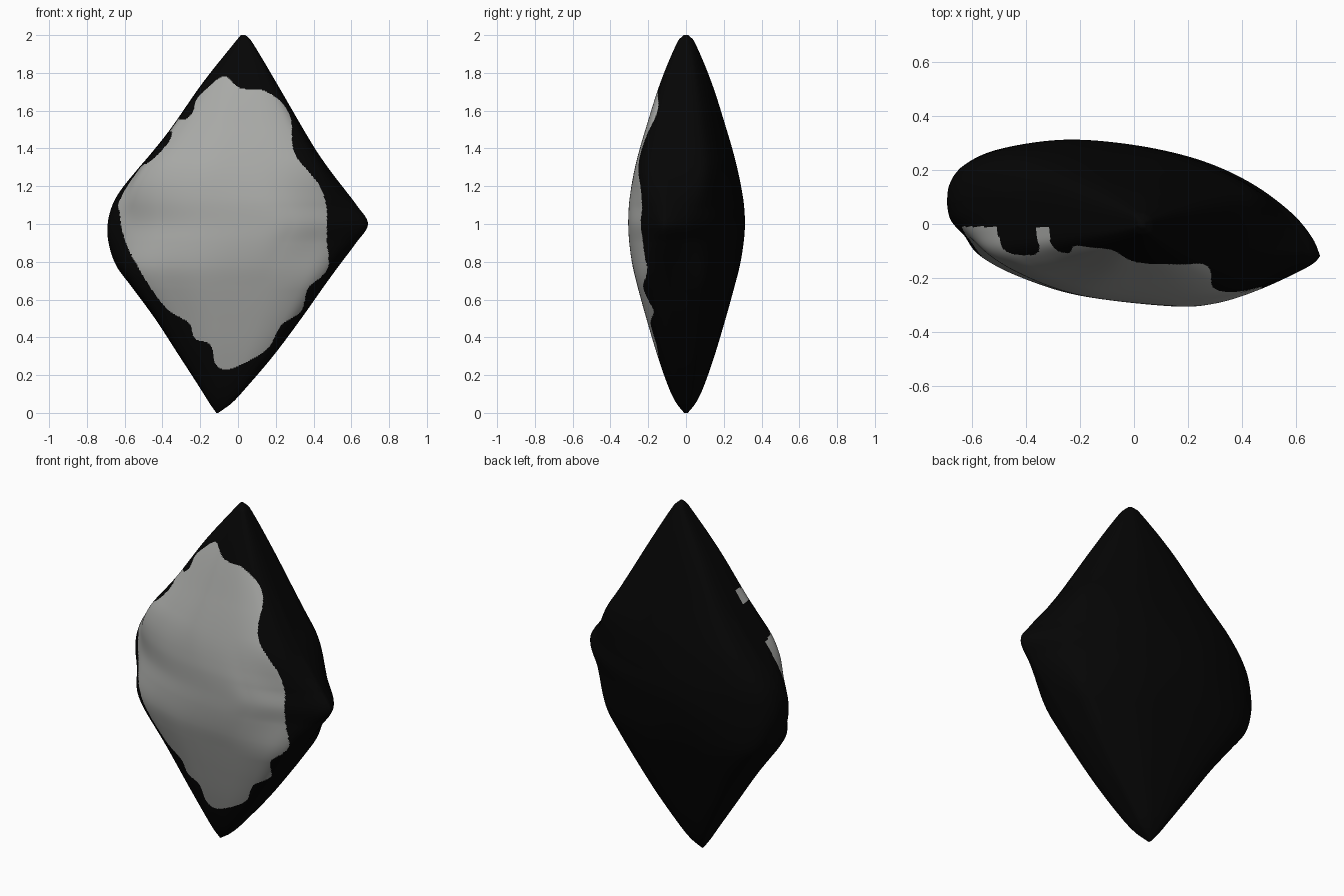
import bpy, bmesh, math
from mathutils import Vector

if "Cube" in bpy.data.objects:
    bpy.data.objects.remove(bpy.data.objects["Cube"])

# Height profile: z, left x, right x, half depth
PROFILE = [
    (0, -.115, -.105, .01), (.05, -.15, -.035, .05), (.13, -.20, .04, .09), (.3, -.31, .185, .15),
    (.5, -.44, .335, .21), (.67, -.565, .455, .257), (.78, -.645, .535, .285),
    (.9, -.685, .625, .305), (1.0, -.69, .688, .312), (1.1, -.665, .628, .307),
    (1.18, -.62, .567, .295), (1.28, -.54, .49, .275), (1.38, -.455, .42, .25),
    (1.5, -.36, .347, .215), (1.75, -.185, .202, .135), (1.97, -.01, .07, .042), (2, .015, .04, .012)]

# Middle cross-section: front side left to right, then back side right to left
FRONT = [(-.695, .075), (-.675, .005), (-.59, -.07), (-.425, -.18), (-.2, -.265), (.13, -.307),
         (.3, -.297), (.465, -.245), (.645, -.16), (.69, -.12)]
BACK = [(.69, -.12), (.66, -.05), (.58, .045), (.43, .155), (.24, .24), (0, .295), (-.26, .315),
        (-.5, .28), (-.63, .22), (-.685, .15), (-.695, .075)]

# Fuller cross-section above and below the middle (front half, back is its half turn)
FULL = [(-.695, .125), (-.685, -.03), (-.66, -.115), (-.57, -.175), (-.42, -.23), (-.2, -.285),
        (.05, -.305), (.33, -.312), (.52, -.295), (.62, -.262), (.67, -.21), (.695, -.125)]

# Outline of the pale face in the front view (x, z)
PATCH = [
    (-.06, 1.78), (.01, 1.72), (.125, 1.71), (.225, 1.65), (.28, 1.555), (.295, 1.385),
    (.38, 1.27), (.435, 1.195), (.47, 1.08), (.47, .92), (.48, .785), (.44, .72), (.37, .66),
    (.335, .54), (.23, .465), (.165, .35), (.075, .285), (-.055, .23), (-.12, .26),
    (-.145, .36), (-.23, .395), (-.26, .475), (-.385, .56), (-.52, .755), (-.605, .935),
    (-.63, 1.08), (-.65, 1.145), (-.55, 1.285), (-.46, 1.335), (-.37, 1.43), (-.35, 1.485),
    (-.38, 1.51), (-.335, 1.565), (-.29, 1.55), (-.24, 1.59), (-.22, 1.66), (-.145, 1.735),
    (-.1, 1.772)]


def catmull(p, t):
    a, b, c, d = p
    return .5 * (2 * b + (c - a) * t + (2 * a - 5 * b + 4 * c - d) * t * t
                 + (3 * b - a - 3 * c + d) * t ** 3)


def spline(points, count, closed=False):
    """Sample a smooth curve evenly through 2D points (end point left out)."""
    pts = [Vector(p) for p in points]
    n = len(pts)
    pick = (lambda i: pts[i % n]) if closed else (lambda i: pts[max(0, min(n - 1, i))])
    dense = [catmull([pick(i + k) for k in (-1, 0, 1, 2)], j / 40)
             for i in range(n if closed else n - 1) for j in range(40)]
    dense.append(pts[0] if closed else pts[-1])
    dist = [0]
    for a, b in zip(dense, dense[1:]):
        dist.append(dist[-1] + (b - a).length)
    out, k = [], 0
    for s in range(count):
        d = dist[-1] * s / count
        while dist[k + 1] < d:
            k += 1
        out.append(dense[k].lerp(dense[k + 1], (d - dist[k]) / max(1e-9, dist[k + 1] - dist[k])))
    return out


def profile_at(z):
    """Smooth interpolation of the height profile."""
    n = len(PROFILE)

    def slope(i, c):
        a, b = PROFILE[max(0, i - 1)], PROFILE[min(n - 1, i + 1)]
        return (b[c] - a[c]) / (b[0] - a[0])
    i = max(k for k in range(n - 1) if PROFILE[k][0] <= z)
    p, q = PROFILE[i], PROFILE[i + 1]
    h = q[0] - p[0]
    t = (z - p[0]) / h
    return [(2 * t**3 - 3 * t * t + 1) * p[c] + (t**3 - 2 * t * t + t) * h * slope(i, c)
            + (3 * t * t - 2 * t**3) * q[c] + (t**3 - t * t) * h * slope(i + 1, c)
            for c in (1, 2, 3)]


def inside(x, z, poly):
    hit = False
    for a, b in zip(poly, poly[1:] + poly[:1]):
        if (a.y > z) != (b.y > z) and x < a.x + (z - a.y) * (b.x - a.x) / (b.y - a.y):
            hit = not hit
    return hit


def material(name, color):
    m = bpy.data.materials.new(name)
    m.diffuse_color = (*color, 1)
    m.use_nodes = True
    m.node_tree.nodes["Principled BSDF"].inputs["Base Color"].default_value = m.diffuse_color
    return m


# Body: stacked cross-sections, finer on the front where the colour edge runs
middle = spline(FRONT, 230) + spline(BACK, 80)
full = spline(FULL, 230) + spline([(-x, -y) for x, y in FULL], 80)
N = len(middle)
ROWS = 300
bm = bmesh.new()
layers = []
for r in range(ROWS + 1):
    s = r / ROWS
    z = min(2, max(0, 2 * (s - .04 * math.sin(2 * math.pi * s))))
    xl, xr, depth = profile_at(z)
    w = min(1, abs(z - 1) / .35)
    w = w * w * (3 - 2 * w)
    ring = [a.lerp(b, w) for a, b in zip(middle, full)]
    x0, x1 = min(p.x for p in ring), max(p.x for p in ring)
    y0 = max(abs(p.y) for p in ring)
    layers.append([bm.verts.new((xl + (p.x - x0) / (x1 - x0) * (xr - xl), p.y / y0 * depth, z))
                   for p in ring])
for lo, hi in zip(layers, layers[1:]):
    for i in range(N):
        j = (i + 1) % N
        bm.faces.new((lo[i], lo[j], hi[j], hi[i]))
bm.faces.new(layers[0][::-1])
bm.faces.new(layers[-1])
bm.normal_update()

# Pale face: front-facing faces inside the outline
outline = spline(PATCH, 200, closed=True)
for f in bm.faces:
    f.smooth = True
    c = f.calc_center_median()
    if f.normal.y < 0 and c.y < -.01 and .2 < c.z < 1.8 and inside(c.x, c.z, outline):
        f.material_index = 1

mesh = bpy.data.meshes.new("stone_shell")
bm.to_mesh(mesh)
bm.free()
mesh.materials.append(material("black", (.0015, .0015, .0015)))
mesh.materials.append(material("pale grey", (.40, .405, .39)))
body = bpy.data.objects.new("stone_shell", mesh)
bpy.context.collection.objects.link(body)
